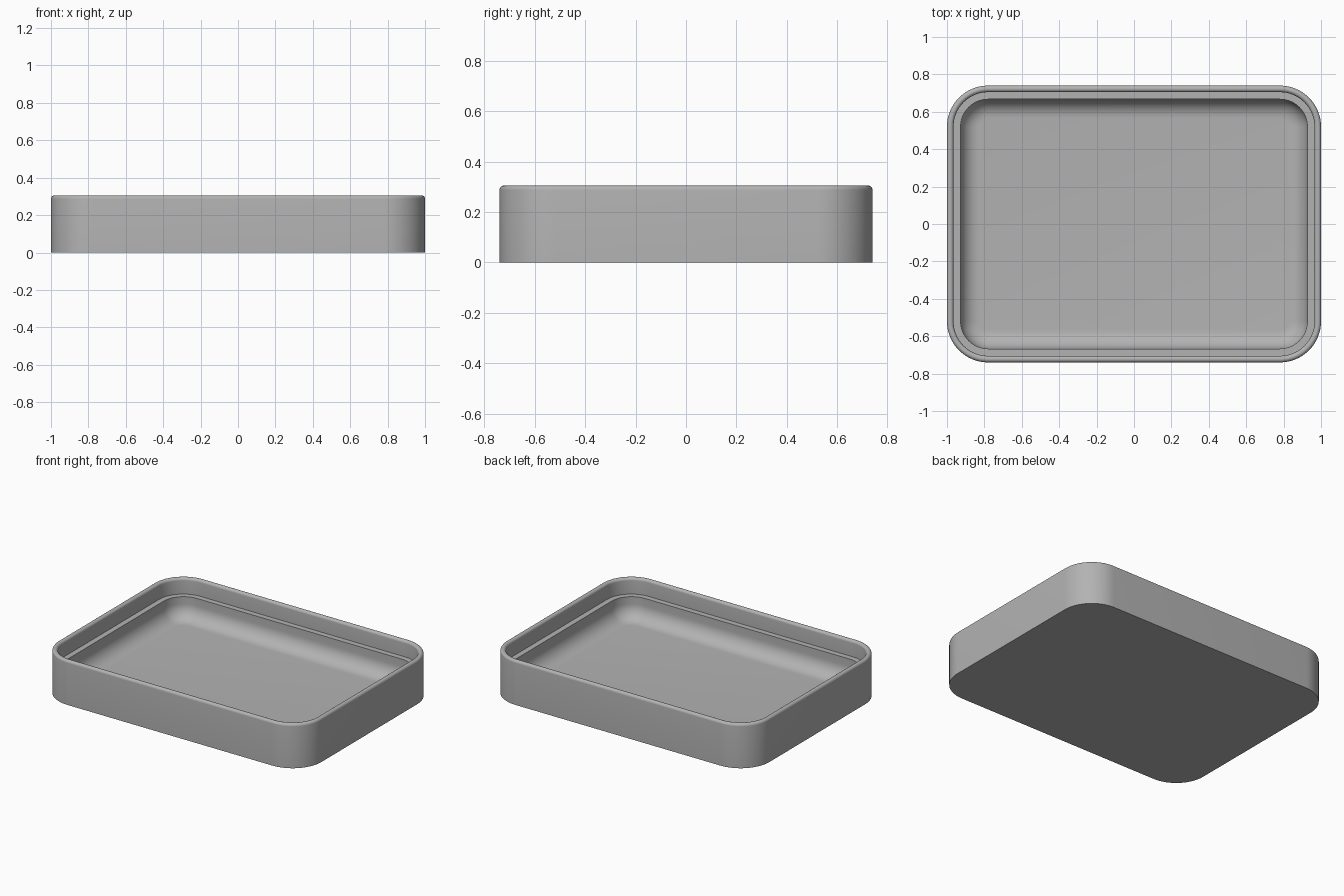
import bpy, bmesh
from math import sin, cos, pi

cube = bpy.data.objects.get("Cube")
if cube:
    bpy.data.objects.remove(cube)

HALF_X, HALF_Y, HEIGHT = 1.0, 0.74, 0.305
CORNER, RIM, FILLET = 0.22, 0.0175, 0.1
LEDGE_Z, FLOOR_Z = 0.195, 0.045
LEDGE_IN = 0.073
STEPS = 16

grey = bpy.data.materials.new("plain grey")
grey.use_nodes = True
colour = (0.45, 0.45, 0.45, 1)
grey.diffuse_color = colour
grey.node_tree.nodes["Principled BSDF"].inputs["Base Color"].default_value = colour


def rounded_ring(bm, inset, z):
    """Rounded rectangle of vertices, moved inwards by inset."""
    r = CORNER - inset
    cx, cy = HALF_X - CORNER, HALF_Y - CORNER
    ring = []
    for q, (sx, sy) in enumerate(((1, 1), (-1, 1), (-1, -1), (1, -1))):
        for i in range(STEPS + 1):
            a = (q + i / STEPS) * pi / 2
            ring.append(bm.verts.new((sx * cx + r * cos(a), sy * cy + r * sin(a), z)))
    return ring


# Wall section: outer wall, round rim, ledge, lower wall, fillet to the floor
profile = [(0, 0)]
for i in range(13):
    a = pi * i / 12
    profile.append((RIM - RIM * cos(a), HEIGHT - RIM + RIM * sin(a)))
profile += [(2 * RIM, LEDGE_Z), (LEDGE_IN, LEDGE_Z)]
for i in range(11):
    a = pi / 2 * i / 10
    profile.append((LEDGE_IN + FILLET * (1 - cos(a)), FLOOR_Z + FILLET * (1 - sin(a))))

# Tray body
bm = bmesh.new()
rings = [rounded_ring(bm, inset, z) for inset, z in profile]
for low, high in zip(rings, rings[1:]):
    for i in range(len(low)):
        j = (i + 1) % len(low)
        bm.faces.new((low[i], low[j], high[j], high[i]))
bm.faces.new(rings[0][::-1])
bm.faces.new(rings[-1])
bmesh.ops.recalc_face_normals(bm, faces=bm.faces)
mesh = bpy.data.meshes.new("tray")
bm.to_mesh(mesh)
bm.free()
mesh.materials.append(grey)
tray = bpy.data.objects.new("tray", mesh)
bpy.context.collection.objects.link(tray)

bpy.ops.object.select_all(action="DESELECT")
tray.select_set(True)
bpy.context.view_layer.objects.active = tray
bpy.ops.object.shade_smooth_by_angle(angle=pi / 6)
